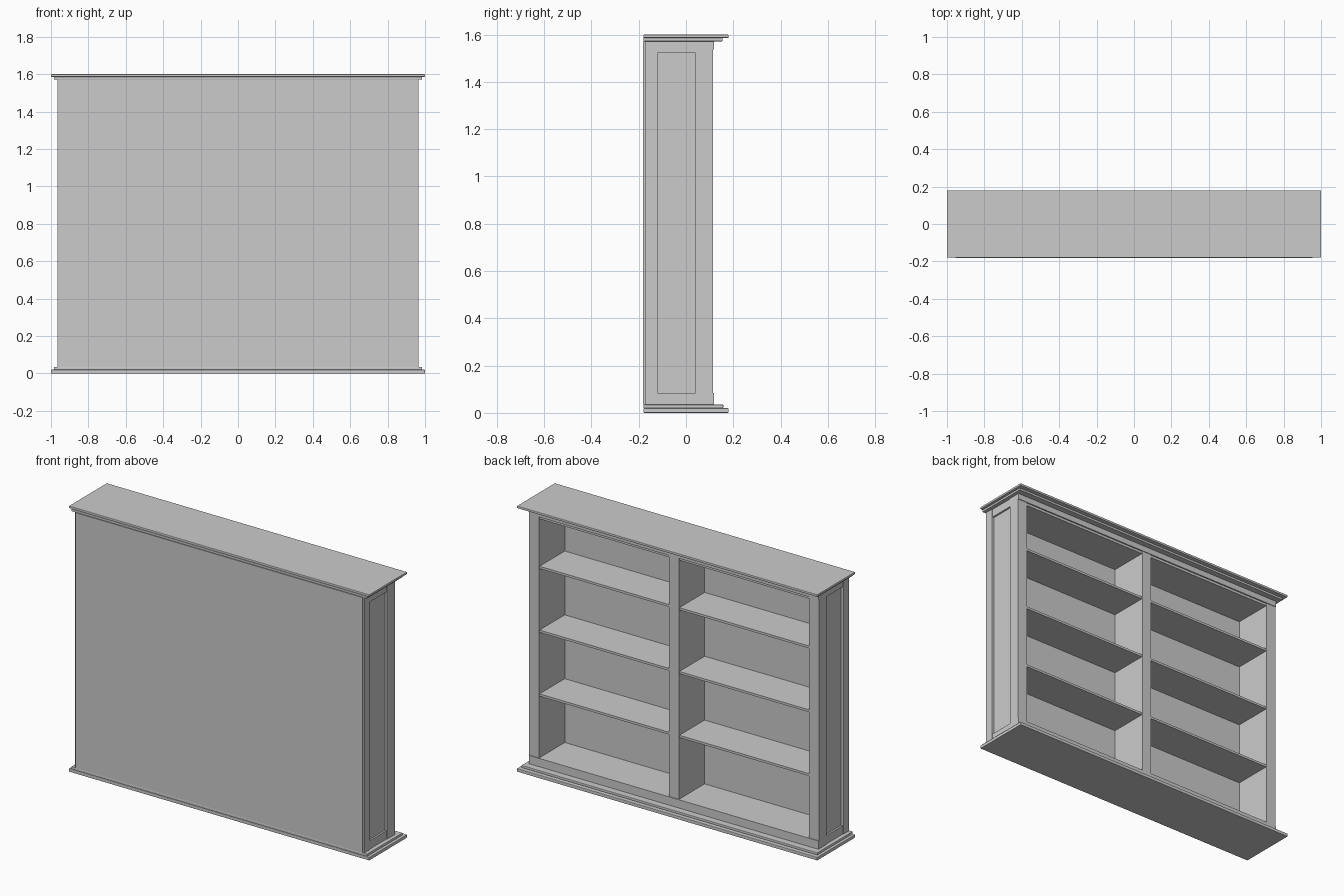
import bpy

cube = bpy.data.objects.get("Cube")
if cube:
    bpy.data.objects.remove(cube, do_unlink=True)

grey = bpy.data.materials.new("plain grey")
grey.use_nodes = True
colour = (0.6, 0.6, 0.6, 1)
grey.diffuse_color = colour
grey.node_tree.nodes["Principled BSDF"].inputs["Base Color"].default_value = colour


def box(name, x, y, z, bevel=0.0):
    """Box spanning the given (low, high) ranges."""
    bpy.ops.mesh.primitive_cube_add(size=1)
    ob = bpy.context.object
    ob.name = ob.data.name = name
    for v in ob.data.vertices:
        v.co = [r[0] if c < 0 else r[1] for c, r in zip(v.co, (x, y, z))]
    ob.data.materials.append(grey)
    if bevel:
        mod = ob.modifiers.new("Bevel", "BEVEL")
        mod.width = bevel
        mod.segments = 2
    return ob


def pair(name, x, y, z):
    """Matching boxes on the left and right."""
    box("left_" + name, x, y, z)
    box("right_" + name, (-x[1], -x[0]), y, z)


BACK, FACE = -0.182, 0.114        # depth of the carcass
SIDE_BACK = -0.174                # closed edge of the sides
LOW, HIGH = 0.035, 1.572          # height of the carcass
OUT, INN = 0.964, 0.898           # outer and inner faces of the sides
PANEL = -0.13                     # inner face of the back panel
HALF = 0.033                      # half width of the divider
RAIL = 0.05
SHELF_EDGE = FACE - 0.004

# Stepped base and cornice
box("base_plinth", (-1, 1), (-0.18, 0.18), (0, 0.02), 0.003)
box("base_moulding", (-0.985, 0.985), (-0.18, 0.158), (0.02, LOW), 0.003)
box("cornice_moulding", (-0.985, 0.985), (-0.18, 0.155), (HIGH, 1.586), 0.003)
box("cornice_top", (-1, 1), (-0.18, 0.18), (1.586, 1.6), 0.003)

# Closed panel
box("back_panel", (-0.955, 0.955), (BACK, PANEL), (LOW, HIGH))

# Framed sides with a recessed panel
pair("side_panel", (INN, OUT - 0.015), (PANEL, FACE - 0.01), (LOW, HIGH))
pair("closed_stile", (INN, OUT), (SIDE_BACK, -0.12), (LOW, HIGH))
pair("open_stile", (INN, OUT), (0.04, FACE), (LOW, HIGH))
pair("side_bottom_rail", (INN, OUT - 0.004), (-0.12, 0.04), (LOW, LOW + RAIL))
pair("side_top_rail", (INN, OUT - 0.004), (-0.12, 0.04), (HIGH - RAIL, HIGH))

# Divider between the two bays
box("divider", (-HALF, HALF), (PANEL, FACE), (LOW, HIGH))

# Rails running across the posts on the open side
box("bottom_rail", (-OUT, OUT), (FACE - 0.01, FACE + 0.004), (LOW, LOW + RAIL))
box("top_rail", (-OUT, OUT), (FACE - 0.01, FACE + 0.004), (HIGH - 0.035, HIGH))

# Floor, ceiling and shelves of each bay
bay = (HALF, INN)
pair("floor", bay, (PANEL, SHELF_EDGE), (LOW, LOW + RAIL))
pair("ceiling", bay, (PANEL, SHELF_EDGE), (HIGH - RAIL, HIGH))
for i in range(1, 4):
    top = LOW + RAIL + 0.384 * i
    pair(f"shelf_{i}", bay, (PANEL, SHELF_EDGE), (top - 0.014, top))
